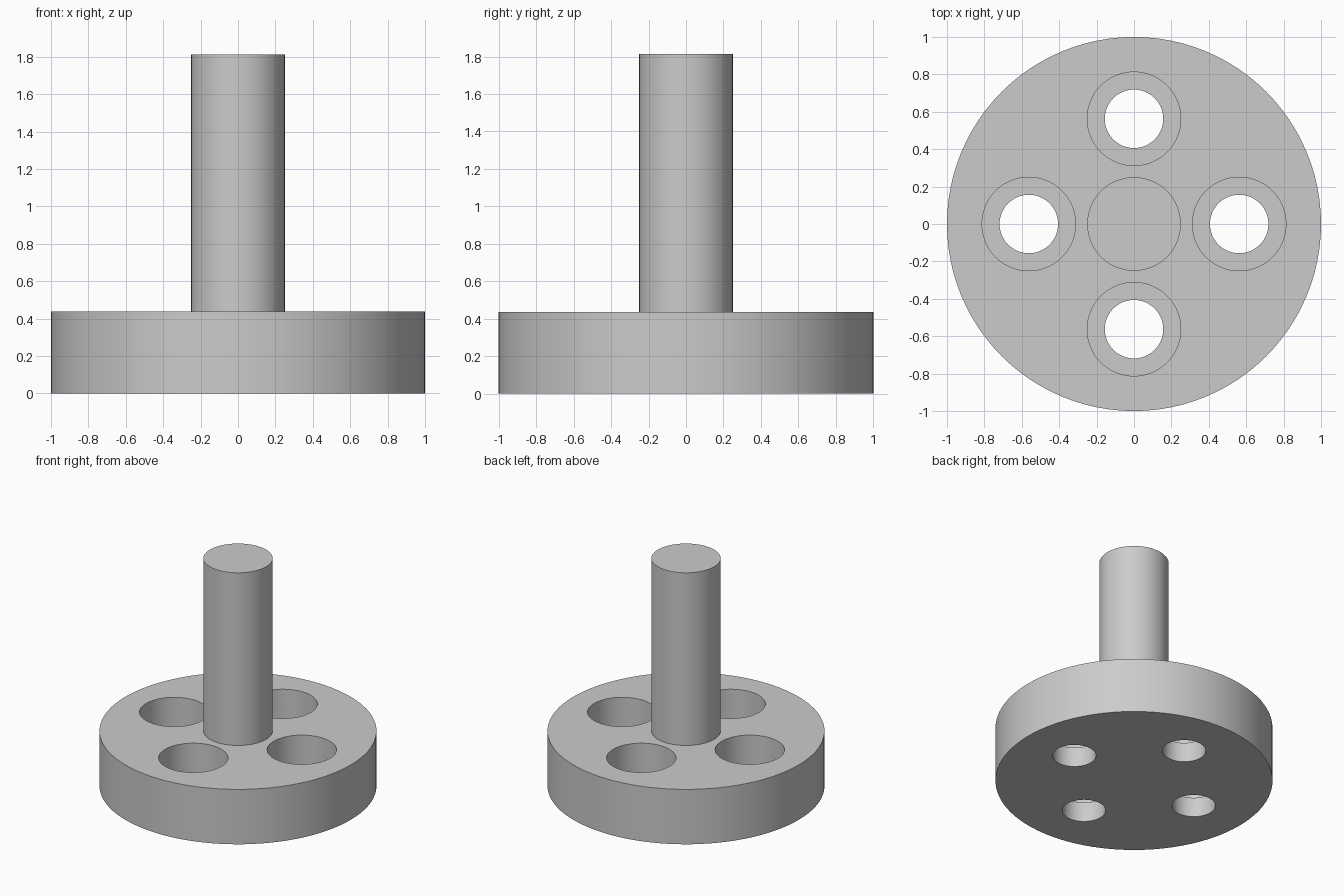
import bpy, bmesh, math
from mathutils import Matrix

cube = bpy.data.objects.get("Cube")
if cube:
    bpy.data.objects.remove(cube, do_unlink=True)

SEGMENTS = 96
UNIT = 1 / 32          # flange radius is 32 units
FLANGE_R, FLANGE_H = 32 * UNIT, 14 * UNIT
SHAFT_R, TOTAL_H = 8 * UNIT, 58 * UNIT
HOLE_R, BORE_R, BORE_FLOOR = 5 * UNIT, 8 * UNIT, 5 * UNIT
BOLT_CIRCLE = 18 * UNIT
MARGIN = 0.1

grey = bpy.data.materials.new("plain_grey")
grey.use_nodes = True
colour = (0.6, 0.6, 0.6, 1)
grey.diffuse_color = colour
grey.node_tree.nodes["Principled BSDF"].inputs["Base Color"].default_value = colour


def lathe(name, profile, x=0, y=0):
    """Closed solid of revolution from (radius, height) points, bottom to top."""
    bm = bmesh.new()
    rings = []
    for r, z in profile:
        circle = bmesh.ops.create_circle(bm, segments=SEGMENTS, radius=r,
                                         matrix=Matrix.Translation((x, y, z)))
        rings.append(circle["verts"])
    for low, high in zip(rings, rings[1:]):
        for i in range(SEGMENTS):
            j = (i + 1) % SEGMENTS
            bm.faces.new((low[i], low[j], high[j], high[i]))
    bm.faces.new(rings[0])
    bm.faces.new(rings[-1])
    bmesh.ops.recalc_face_normals(bm, faces=bm.faces)
    mesh = bpy.data.meshes.new(name)
    bm.to_mesh(mesh)
    bm.free()
    mesh.materials.append(grey)
    obj = bpy.data.objects.new(name, mesh)
    bpy.context.collection.objects.link(obj)
    return obj


# Round flange with the central shaft in one turned piece
body = lathe("flanged_shaft", [(FLANGE_R, 0), (FLANGE_R, FLANGE_H),
                               (SHAFT_R, FLANGE_H), (SHAFT_R, TOTAL_H)])
bpy.context.view_layer.objects.active = body

# Four counterbored bolt holes
for k in range(4):
    angle = k * math.pi / 2
    cutter = lathe("bolt_hole_cutter",
                   [(HOLE_R, -MARGIN), (HOLE_R, BORE_FLOOR),
                    (BORE_R, BORE_FLOOR), (BORE_R, FLANGE_H + MARGIN)],
                   BOLT_CIRCLE * math.cos(angle), BOLT_CIRCLE * math.sin(angle))
    cutter.hide_render = True
    cut = body.modifiers.new("bolt_hole", 'BOOLEAN')
    cut.operation = 'DIFFERENCE'
    cut.solver = 'EXACT'
    cut.object = cutter
    bpy.ops.object.modifier_apply(modifier=cut.name)
    bpy.data.objects.remove(cutter, do_unlink=True)

# Smooth round walls with crisp rims
bpy.ops.object.select_all(action='DESELECT')
body.select_set(True)
bpy.ops.object.shade_smooth_by_angle(angle=math.radians(30))
